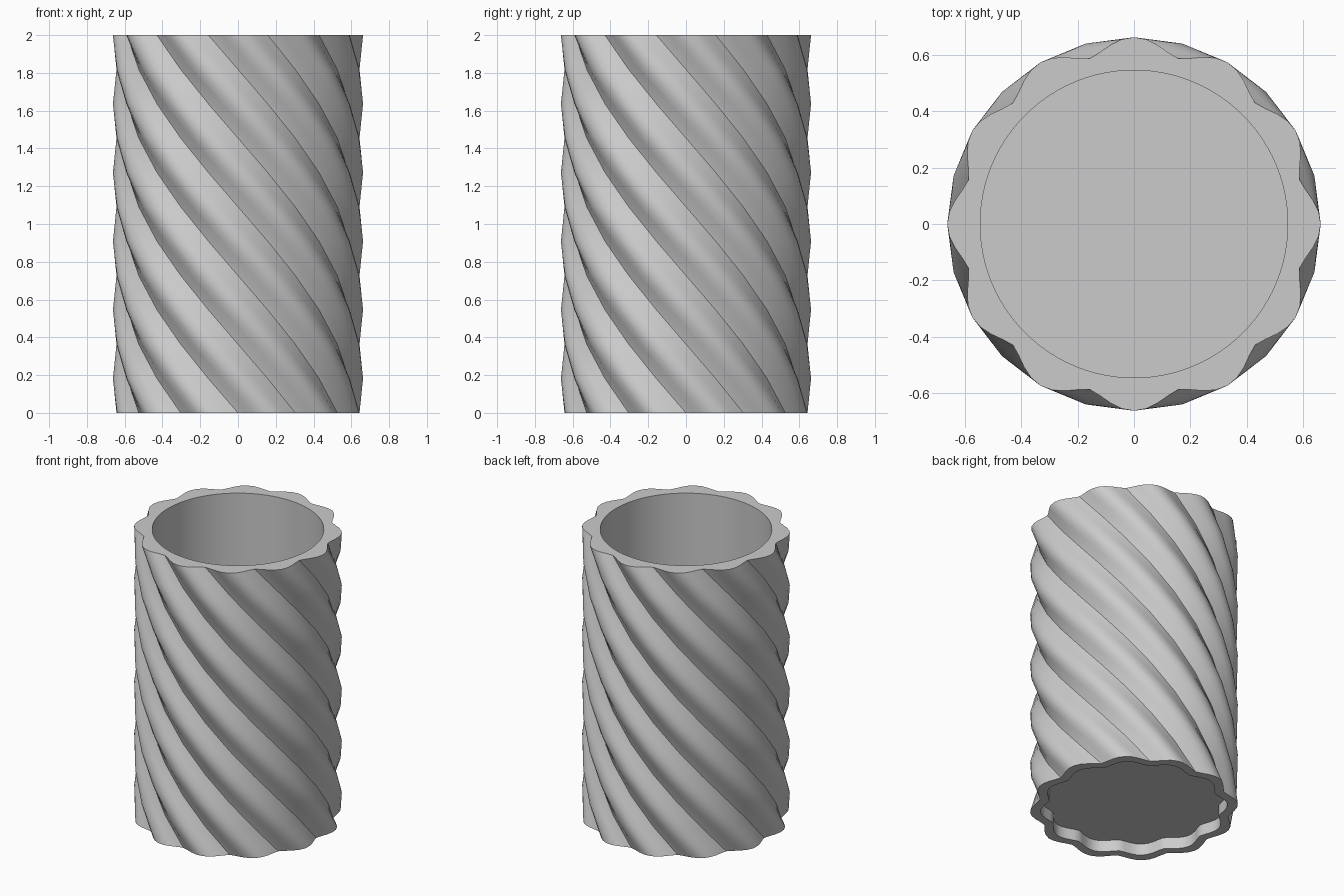
import bpy, bmesh
from math import cos, sin, pi, radians

if "Cube" in bpy.data.objects:
    bpy.data.objects.remove(bpy.data.objects["Cube"])

LOBES, PER_LOBE, STEPS = 12, 8, 11
N = LOBES * PER_LOBE
HEIGHT, TWIST = 2.0, radians(15)
RECESS_Z, FLOOR_Z, BORE_R = 0.08, 0.15, 0.545


def lobe_radius(a):
    # rounded lobes with tighter valleys
    return 0.607 + 0.055 * abs(cos(a * LOBES / 2)) ** 1.5


bm = bmesh.new()


def ring(z, turn, radius):
    verts = []
    for i in range(N):
        a = 2 * pi * i / N
        r = radius(a)
        verts.append(bm.verts.new((r * cos(a + turn), r * sin(a + turn), z)))
    return verts


# Underside recess, twisted fluted outside, then straight round bore
bottom_turn = STEPS * TWIST
rings = [ring(z, bottom_turn, lambda a: 0.9 * lobe_radius(a)) for z in (RECESS_Z, 0)]
for k in range(STEPS + 1):
    rings.append(ring(HEIGHT * k / STEPS, (STEPS - k) * TWIST, lobe_radius))
rings += [ring(z, 0, lambda a: BORE_R) for z in (HEIGHT, FLOOR_Z)]

for lo, hi in zip(rings, rings[1:]):
    for i in range(N):
        j = (i + 1) % N
        bm.faces.new((lo[i], lo[j], hi[j], hi[i]))

# Floor faces below and inside
bm.faces.new(rings[0][::-1])
bm.faces.new(rings[-1])
bmesh.ops.recalc_face_normals(bm, faces=bm.faces)

mesh = bpy.data.meshes.new("twisted_cup")
bm.to_mesh(mesh)
bm.free()
cup = bpy.data.objects.new("twisted_cup", mesh)
bpy.context.collection.objects.link(cup)
bpy.context.view_layer.objects.active = cup
cup.select_set(True)
bpy.ops.object.shade_smooth_by_angle(angle=radians(40))
